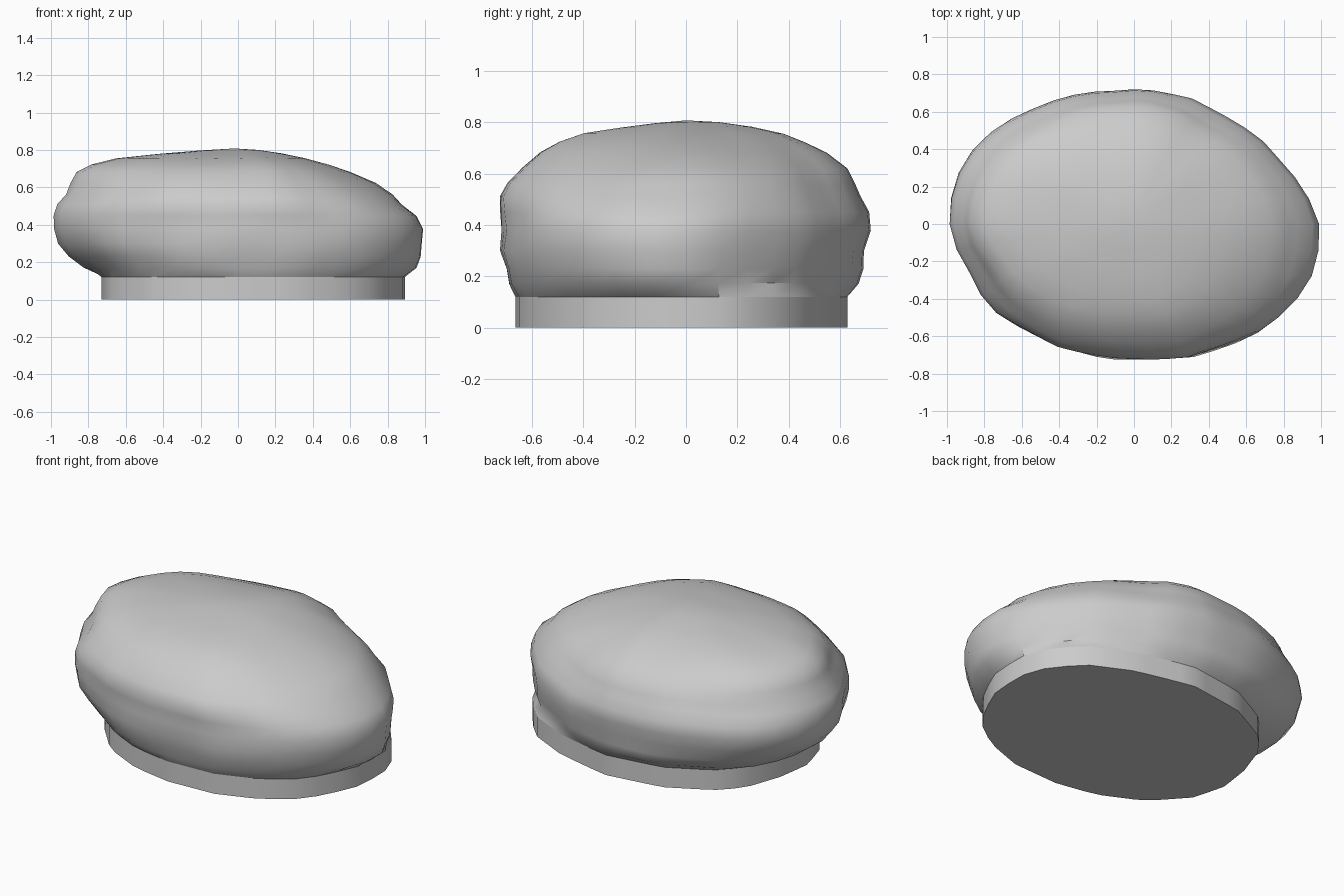
import bpy, bmesh, math
from mathutils import Vector, noise

if "Cube" in bpy.data.objects:
    bpy.data.objects.remove(bpy.data.objects["Cube"])

N = 44
# plan outlines, counter-clockwise
BODY = [(1, 0), (.97, .08), (.91, .2), (.8, .34), (.68, .47), (.45, .6), (.3, .68), (.05, .73),
        (-.26, .71), (-.45, .65), (-.66, .56), (-.78, .48), (-.9, .35), (-.97, .2), (-1, .05),
        (-.98, -.1), (-.9, -.24), (-.8, -.42), (-.7, -.5), (-.4, -.66), (-.15, -.72),
        (.1, -.72), (.32, -.71), (.5, -.65), (.66, -.58), (.8, -.48), (.9, -.36), (.99, -.2)]
BASE = [(.9, .1), (.84, .27), (.7, .43), (.45, .55), (.1, .63), (-.25, .58), (-.5, .45),
        (-.62, .33), (-.7, .1), (-.73, -.1), (-.68, -.3), (-.5, -.5), (-.25, -.62), (0, -.665),
        (.3, -.65), (.55, -.56), (.74, -.42), (.88, -.15)]
# height, then half extents toward -x, +x, -y, +y
LEVELS = [(.17, .83, .955, .69, .675), (.23, .91, .98, .70, .695), (.30, .97, .99, .725, .70),
          (.38, .995, 1, .715, .725), (.45, .995, .965, .72, .715), (.51, .97, .88, .72, .68),
          (.56, .92, .825, .69, .66), (.62, .895, .73, .63, .63), (.68, .865, .60, .56, .55),
          (.72, .79, .49, .49, .47), (.755, .66, .36, .40, .385), (.78, .43, .23, .26, .26),
          (.798, .2, .11, .13, .13)]


def resample(outline):
    """Cut the outline with evenly turned rays from the centre."""
    pts = []
    for i in range(N):
        a = 2 * math.pi * i / N
        d = Vector((math.cos(a), math.sin(a)))
        for p, q in zip(outline, outline[1:] + outline[:1]):
            p, q = Vector(p), Vector(q)
            cp, cq = d.cross(p), d.cross(q)
            if cp <= 0 < cq and d.dot(p + q) > 0:
                pts.append(p.lerp(q, -cp / (cq - cp)))
                break
    return pts


def loft(name, rings, cap_bottom=None, tip=None):
    bm = bmesh.new()
    rows = [[bm.verts.new(v) for v in r] for r in rings]
    for lo, hi in zip(rows, rows[1:]):
        for i in range(N):
            j = (i + 1) % N
            bm.faces.new((lo[i], lo[j], hi[j], hi[i]))
    if cap_bottom:
        bm.faces.new(rows[0][::-1])
    if tip:
        t = bm.verts.new(tip)
        for i in range(N):
            bm.faces.new((rows[-1][i], rows[-1][(i + 1) % N], t))
    me = bpy.data.meshes.new(name)
    bm.to_mesh(me)
    bm.free()
    ob = bpy.data.objects.new(name, me)
    bpy.context.collection.objects.link(ob)
    bpy.ops.object.select_all(action='DESELECT')
    ob.select_set(True)
    bpy.context.view_layer.objects.active = ob
    bpy.ops.object.shade_smooth_by_angle(angle=math.radians(40))
    return ob


body, base = resample(BODY), resample(BASE)

# straight-sided foot with a flat underside
loft("rock_base", [[(p.x, p.y, z) for p in base] for z in (0, .12)], cap_bottom=True)

# weathered boulder, overhanging the foot
rings = [[(p.x, p.y, .12) for p in base]]
for z, xn, xp, yn, yp in LEVELS:
    ring = []
    for p in body:
        x = p.x * (xp if p.x > 0 else xn)
        y = p.y * (yp / .73 if p.y > 0 else yn / .72)
        n = noise.noise(Vector((x * 2.6, y * 2.6, z * 4)))
        s = 1 + .02 * n * min(1, (z - .1) * 6)
        ring.append((max(-1, min(1, x * s)), max(-.725, min(.73, y * s)), z + .008 * n))
    rings.append(ring)
loft("rock_body", rings, tip=(-.02, 0, .808))
